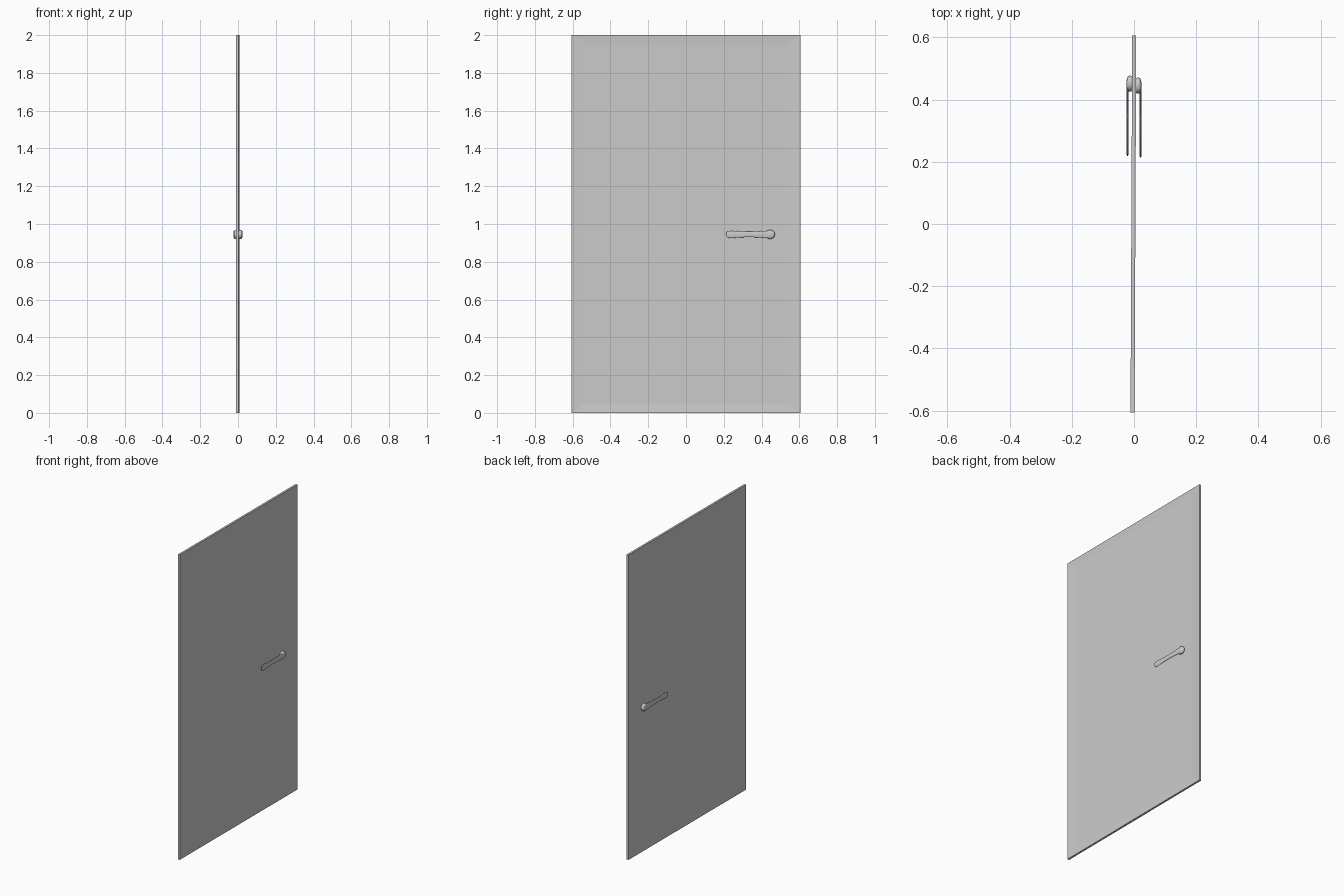
import bpy
import bmesh
from math import sin, cos, tau
from mathutils import Vector

if "Cube" in bpy.data.objects:
    bpy.data.objects.remove(bpy.data.objects["Cube"])

HALF_T, HALF_W, HEIGHT = 0.0065, 0.605, 2.0
TILT = -0.0045          # the slab stands very slightly turned
HANDLE_Y, HANDLE_Z = 0.447, 0.945

grey = bpy.data.materials.new("light grey")
grey.use_nodes = True
grey.diffuse_color = (0.6, 0.6, 0.6, 1)
grey.node_tree.nodes["Principled BSDF"].inputs["Base Color"].default_value = (0.6, 0.6, 0.6, 1)


def make_object(name, bm, smooth=False):
    bmesh.ops.recalc_face_normals(bm, faces=bm.faces)
    mesh = bpy.data.meshes.new(name)
    bm.to_mesh(mesh)
    bm.free()
    mesh.materials.append(grey)
    obj = bpy.data.objects.new(name, mesh)
    bpy.context.collection.objects.link(obj)
    if smooth:
        bpy.ops.object.select_all(action='DESELECT')
        obj.select_set(True)
        bpy.context.view_layer.objects.active = obj
        bpy.ops.object.shade_smooth_by_angle(angle=0.9)
    return obj


def loft(bm, rings):
    """Skin a list of equal rings of points and cap both ends."""
    loops = [[bm.verts.new(p) for p in ring] for ring in rings]
    for a, b in zip(loops, loops[1:]):
        for i in range(len(a)):
            j = (i + 1) % len(a)
            bm.faces.new((a[i], a[j], b[j], b[i]))
    bm.faces.new(loops[0])
    bm.faces.new(loops[-1])


def angles(n):
    return [tau * i / n for i in range(n)]


# Door leaf with a shallow recessed panel on each broad side
bm = bmesh.new()
bmesh.ops.create_cube(bm, size=2)
bmesh.ops.scale(bm, vec=(HALF_T, HALF_W, HEIGHT / 2), verts=bm.verts)
for side in (-1, 1):
    face = next(f for f in bm.faces if f.normal.x * side > 0.9)
    bmesh.ops.inset_region(bm, faces=[face], thickness=0.05)
    for v in face.verts:
        v.co.x = side * (HALF_T - 0.0035)
        v.co.y = (HALF_W - 0.075) * (1 if v.co.y > 0 else -1)
        v.co.z = (HEIGHT / 2 - 0.05) * (1 if v.co.z > 0 else -1)
door = make_object("door_leaf", bm)
door.location = (-0.002, 0, HEIGHT / 2)
door.rotation_euler.z = TILT

# Knob profile: distance from the door, radius
knob = [(0.001, 0.016), (0.005, 0.022), (0.009, 0.025), (0.014, 0.026),
        (0.019, 0.024), (0.022, 0.019), (0.024, 0.010), (0.0245, 0.002)]
# Lever sections: distance along, half height, half depth
lever = [(0.0, 0.018, 0.003), (0.03, 0.019, 0.003), (0.06, 0.016, 0.003),
         (0.11, 0.014, 0.003), (0.16, 0.016, 0.003), (0.205, 0.0195, 0.003),
         (0.222, 0.018, 0.003), (0.229, 0.013, 0.0025), (0.232, 0.006, 0.0015)]

for side, name, shift in ((1, "left", -0.002), (-1, "right", 0.004)):
    centre = Vector((0, HANDLE_Y + shift, HANDLE_Z))

    bm = bmesh.new()
    loft(bm, [[(side * x, r * cos(a), r * 0.94 * sin(a)) for a in angles(32)]
              for x, r in knob])
    make_object(name + "_handle_knob", bm, True).location = centre

    bm = bmesh.new()
    loft(bm, [[(side * (0.021 + d * cos(a)), -y, h * sin(a)) for a in angles(20)]
              for y, h, d in lever])
    make_object(name + "_handle_lever", bm, True).location = centre
